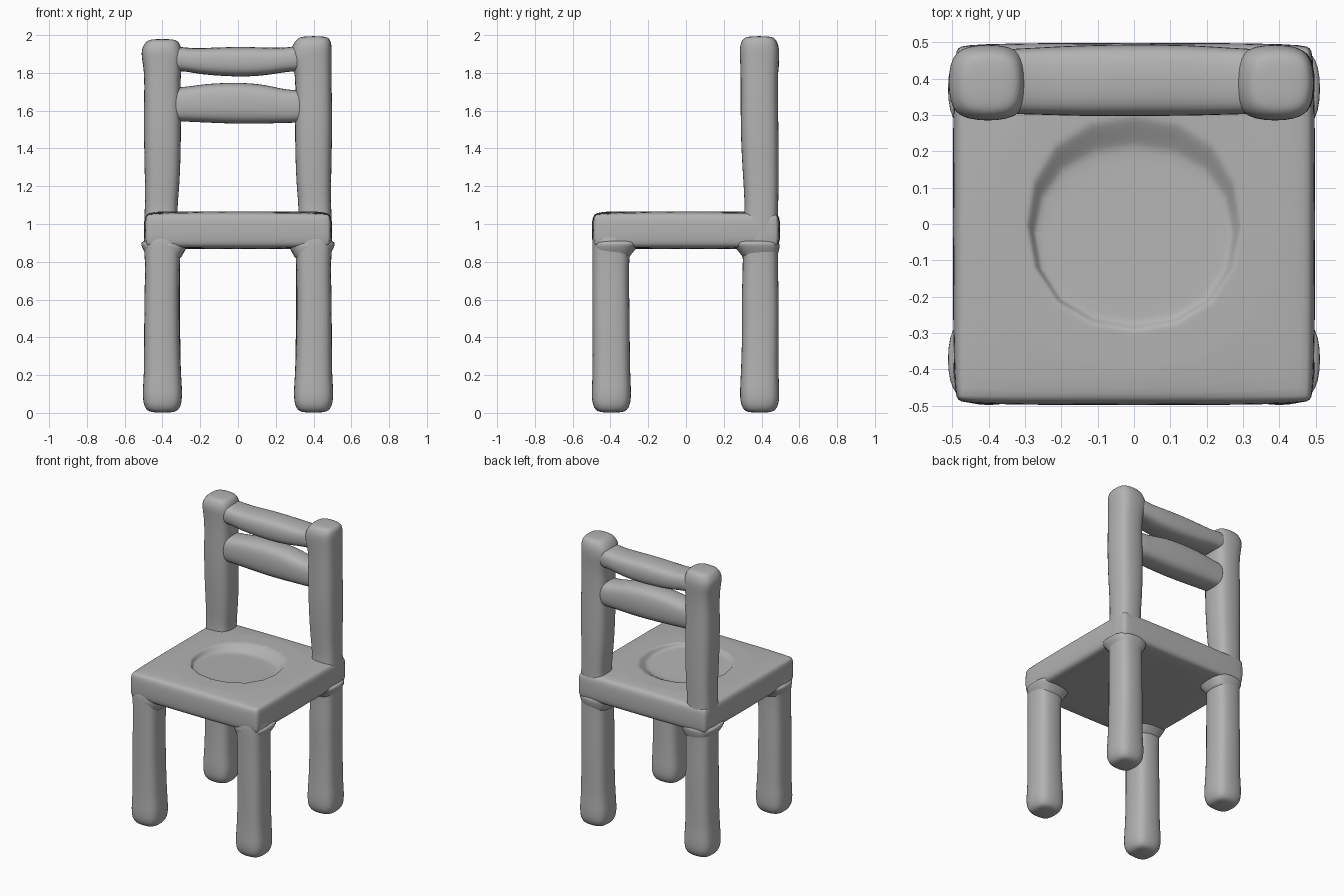
import bpy, bmesh
from mathutils import Vector

cube = bpy.data.objects.get("Cube")
if cube:
    bpy.data.objects.remove(cube, do_unlink=True)

grey = bpy.data.materials.new("clay grey")
grey.use_nodes = True
grey.diffuse_color = (0.45, 0.45, 0.45, 1)
grey.node_tree.nodes["Principled BSDF"].inputs["Base Color"].default_value = grey.diffuse_color


def finish(name, bm):
    bmesh.ops.recalc_face_normals(bm, faces=bm.faces)
    mesh = bpy.data.meshes.new(name)
    bm.to_mesh(mesh)
    bm.free()
    mesh.materials.append(grey)
    for p in mesh.polygons:
        p.use_smooth = True
    obj = bpy.data.objects.new(name, mesh)
    bpy.context.collection.objects.link(obj)
    sub = obj.modifiers.new("Soften", "SUBSURF")
    sub.levels = sub.render_levels = 2
    return obj


def loft(name, stations, place):
    """Rounded-square tube; each station is (position, centre u, centre v, half u, half v)."""
    bm = bmesh.new()
    ring_shape = [(1, -.6), (1, .6), (.6, 1), (-.6, 1), (-1, .6), (-1, -.6), (-.6, -1), (.6, -1)]
    rings = [[bm.verts.new(place(t, cu + u * hu, cv + v * hv)) for u, v in ring_shape]
             for t, cu, cv, hu, hv in stations]
    for a, b in zip(rings, rings[1:]):
        for i in range(8):
            j = (i + 1) % 8
            bm.faces.new((a[i], a[j], b[j], b[i]))
    bm.faces.new(rings[0])
    bm.faces.new(rings[-1])
    return finish(name, bm)


def upright(t, u, v):
    return Vector((u, v, t))


def sideways(t, u, v):
    return Vector((t, u, v))


# Knobbly feet shared by all legs
def foot(x, y):
    return [(0, x, y, .065, .065), (.02, x, y, .09, .09), (.06, x, y, .106, .106),
            (.14, x, y, .105, .105), (.22, x, y, .098, .1)]


for side, label in ((1, "left"), (-1, "right")):
    x = .4 * side
    # Front leg
    loft(label + "_front_leg", foot(x, -.395) +
         [(.5, x + .005 * side, -.397, .094, .1), (.8, x, -.4, .092, .098),
          (.88, x, -.395, .1, .103), (.98, x, -.397, .1, .1)], upright)
    # Back leg and post in one piece, with a swollen head
    top = 1.995 if side > 0 else 1.98
    inner = .385 * side if side > 0 else x
    loft(label + "_back_post", foot(x, .39) +
         [(.45, x, .395, .095, .098), (.62, x, .392, .094, .1), (.82, x, .395, .093, .092),
          (.95, x, .39, .1, .1), (1.06, x + .01 * side, .4, .085, .088),
          (1.2, x, .398, .093, .094), (1.45, x, .39, .1, .102), (1.65, x, .388, .099, .1),
          (1.8, x, .388, .096, .1), (1.88, inner, .39, .112, .106),
          (top - .055, inner + .005 * side, .388, .108, .106),
          (top - .015, x, .388, .09, .09), (top, x, .388, .062, .062)], upright)

# Backrest rails, bulging toward the middle
loft("top_rail", [(-.4, .392, 1.875, .09, .075), (-.3, .393, 1.875, .092, .062),
                  (-.22, .394, 1.862, .096, .068), (-.1, .395, 1.86, .1, .077),
                  (.05, .396, 1.858, .1, .081), (.18, .395, 1.862, .098, .072),
                  (.28, .393, 1.872, .092, .062), (.4, .392, 1.885, .09, .08)], sideways)
loft("middle_rail", [(-.4, .39, 1.635, .085, .09), (-.3, .39, 1.632, .085, .09),
                     (-.18, .39, 1.64, .092, .104), (0, .39, 1.64, .095, .112),
                     (.15, .39, 1.635, .092, .105), (.27, .39, 1.62, .085, .085),
                     (.4, .39, 1.625, .085, .09)], sideways)

# Seat slab: rounded edges and a shallow dished top that rises to the front
bm = bmesh.new()
bmesh.ops.create_cube(bm, size=1)
for v in bm.verts:
    v.co = (v.co.x, v.co.y, .967 + v.co.z * .198)
bmesh.ops.bevel(bm, geom=bm.edges[:], offset=.045, segments=2, profile=.5, affect="EDGES")
bm.faces.ensure_lookup_table()
flat = max(bm.faces, key=lambda f: f.calc_center_median().z)
bmesh.ops.inset_region(bm, faces=[flat], thickness=.02)
bmesh.ops.inset_region(bm, faces=[flat], thickness=.15)
bmesh.ops.inset_region(bm, faces=[flat], thickness=.025)
bmesh.ops.inset_region(bm, faces=[flat], thickness=.025)
for v in flat.verts:
    v.co.z -= .045 if v.co.y > 0 else .02
    v.co.y -= .06 if v.co.y > 0 else 0
bmesh.ops.inset_region(bm, faces=[flat], thickness=.03)
under = min(bm.faces, key=lambda f: f.calc_center_median().z)
bmesh.ops.inset_region(bm, faces=[under], thickness=.03)
finish("seat", bm)

# Fillets where the legs meet the underside of the seat
for y, label in ((-.395, "front"), (.395, "back")):
    for side, hand in ((1, "left"), (-1, "right")):
        x = .39 * side
        loft(hand + "_" + label + "_fillet",
             [(.8, x, y, .08, .08), (.84, x, y * .985, .1, .1),
              (.885, x, y * .95, .125, .125), (.92, x, y * .92, .13, .13)], upright)
